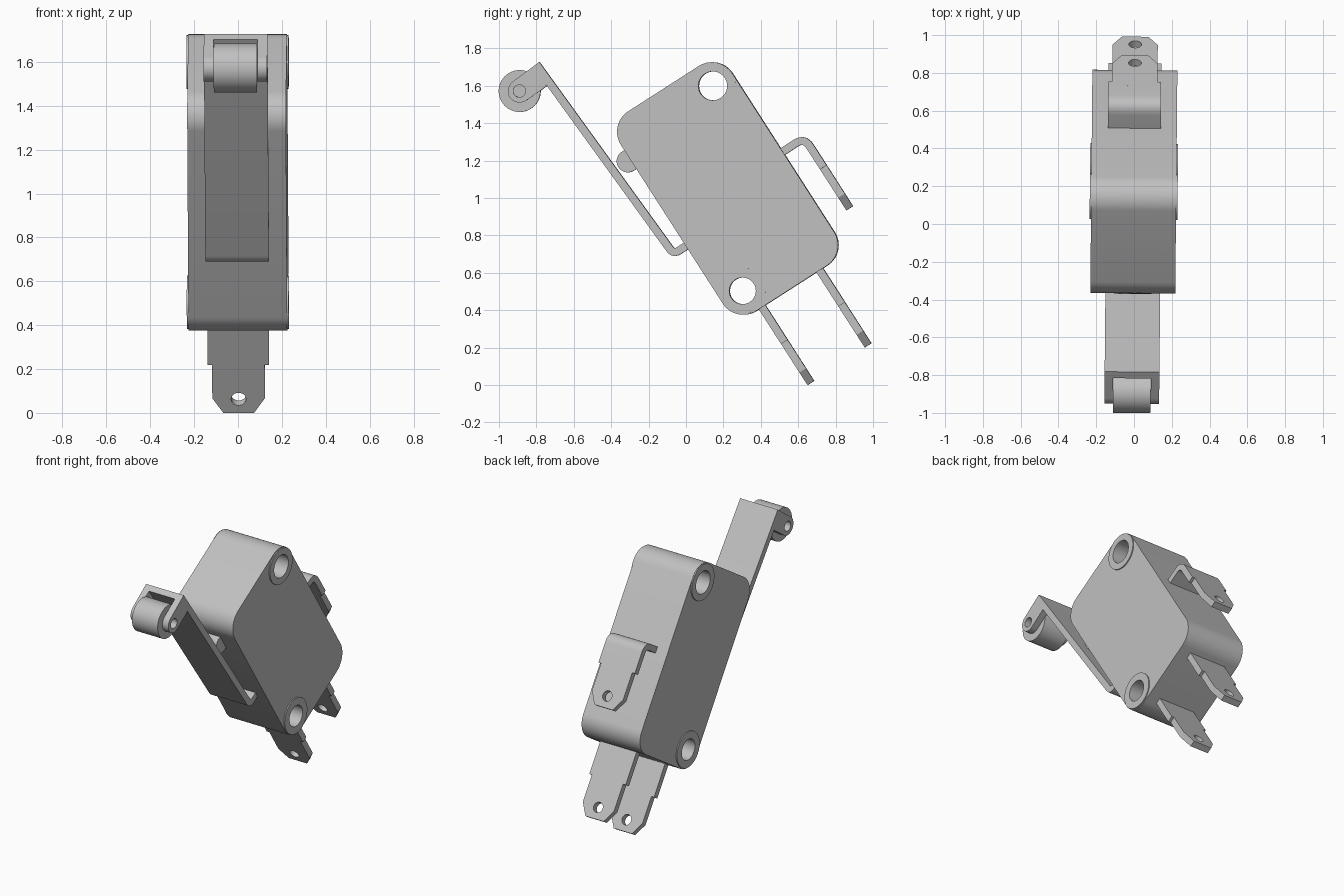
import bpy, bmesh, math
from mathutils import Matrix, Vector

if "Cube" in bpy.data.objects:
    bpy.data.objects.remove(bpy.data.objects["Cube"])

grey = bpy.data.materials.new("light grey")
grey.use_nodes = True
grey.diffuse_color = (0.53, 0.53, 0.53, 1)
grey.node_tree.nodes["Principled BSDF"].inputs["Base Color"].default_value = grey.diffuse_color

# Frames: the whole switch is slightly yawed, the case leans in the side plane
TILT = math.radians(32.7)
S, C = math.sin(TILT), math.cos(TILT)
YAW = Matrix.Translation((-0.003, 0, 0)) @ Matrix.Rotation(-0.0095, 4, 'Z')
SIDE = Matrix(((0, 0, 1, 0), (1, 0, 0, 0), (0, 1, 0, 0), (0, 0, 0, 1)))
CENTRE = Vector((0.224, 1.051))


def lean(along, across):
    """Point of the case, given along and across its long axis."""
    return CENTRE + Vector((S * along + C * across, -C * along + S * across))


def arc(centre, r, start, end, n=14):
    angles = [math.radians(start + (end - start) * i / n) for i in range(n + 1)]
    return [(centre[0] + r * math.cos(a), centre[1] + r * math.sin(a)) for a in angles]


def circle(centre, r):
    return arc(centre, r, 0, 360, 48)[:-1]


def prism_mesh(name, pts, lo, hi):
    bm = bmesh.new()
    face = bm.faces.new([bm.verts.new((p[0], p[1], lo)) for p in pts])
    ext = bmesh.ops.extrude_face_region(bm, geom=[face])
    bmesh.ops.translate(bm, vec=(0, 0, hi - lo),
                        verts=[v for v in ext["geom"] if isinstance(v, bmesh.types.BMVert)])
    bmesh.ops.recalc_face_normals(bm, faces=bm.faces)
    mesh = bpy.data.meshes.new(name)
    bm.to_mesh(mesh)
    bm.free()
    mesh.materials.append(grey)
    return mesh


def add(name, mesh):
    ob = bpy.data.objects.new(name, mesh)
    bpy.context.collection.objects.link(ob)
    return ob


def prism(name, pts, lo, hi, holes=(), frame=SIDE):
    """Extrude an outline and bore round holes (centre, radius) through it."""
    ob = add(name, prism_mesh(name, pts, lo, hi))
    cutters = []
    for centre, r in holes:
        cutter = add("hole_cutter", prism_mesh("hole_cutter", circle(centre, r), lo - 0.1, hi + 0.1))
        cutter.hide_render = True
        mod = ob.modifiers.new("bore", 'BOOLEAN')
        mod.operation, mod.solver, mod.object = 'DIFFERENCE', 'EXACT', cutter
        cutters.append(cutter)
    if cutters:
        bpy.context.view_layer.update()
        baked = bpy.data.meshes.new_from_object(ob.evaluated_get(bpy.context.evaluated_depsgraph_get()))
        ob.modifiers.clear()
        ob.data = baked
        for cutter in cutters:
            bpy.data.objects.remove(cutter)
    ob.matrix_world = YAW @ frame
    bpy.ops.object.select_all(action='DESELECT')
    ob.select_set(True)
    bpy.context.view_layer.objects.active = ob
    bpy.ops.object.shade_smooth_by_angle(angle=math.radians(30))
    return ob


def bent_strip(a, corner, b, thick, radius):
    """Outline of sheet metal going a - corner - b with a rounded bend."""
    a, corner, b = Vector(a), Vector(corner), Vector(b)
    d1, d2 = (corner - a).normalized(), (b - corner).normalized()
    turn = d1.angle_signed(d2)
    trim = radius * math.tan(abs(turn) / 2)
    p, q = corner - d1 * trim, corner + d2 * trim
    path = [a] + [p.lerp(corner, t).lerp(corner.lerp(q, t), t) for t in [i / 8 for i in range(9)]] + [b]
    left, right = [], []
    for i, pt in enumerate(path):
        d = (path[min(i + 1, len(path) - 1)] - path[max(i - 1, 0)]).normalized()
        if i == 1:
            d = d1
        if i == len(path) - 2:
            d = d2
        n = Vector((-d.y, d.x)) * thick / 2
        left.append(pt + n)
        right.append(pt - n)
    return left + right[::-1]


# Case with two mounting holes
A, B, R = 0.504, 0.224, 0.13
corners = [(A, B, 0), (-A, B, 90), (-A, -B, 180), (A, -B, 270)]
outline = []
for along, across, turn in corners:
    start = math.degrees(TILT) - 90 + turn
    outline += arc(lean(along, across), R, start, start + 90)
mounts = [("upper", lean(-A, B + 0.006), 0.077), ("lower", lean(A, -B - 0.004), 0.071)]
prism("case", outline, -0.225, 0.225, [(c, r) for _, c, r in mounts])

# Raised collars round the mounting holes
for label, c, r in mounts:
    for side, lo in (("left", 0.2), ("right", -0.2325)):
        prism(f"{label}_{side}_collar", circle(c, 0.122), lo, lo + 0.0325, [(c, r)])

# Plunger under the lever
prism("plunger", circle((-0.31, 1.197), 0.06), -0.1, 0.1)

# Lever with a bent foot, fork ears and roller
prism("lever", bent_strip((-0.8, 1.715), (-0.066, 0.7), (0.04, 0.769), 0.042, 0.035), -0.145, 0.145)
axle = (-0.889, 1.572)
ear = [(-0.783, 1.727)] + arc(axle, 0.062, 123, 303) + [(-0.745, 1.597)]
for side, lo in (("left", 0.1), ("right", -0.145)):
    prism(f"{side}_fork_ear", ear, lo, lo + 0.045, [(axle, 0.033)])
prism("roller", circle(axle, 0.112), -0.0985, 0.0985)


# Terminal blades, stepped and chamfered with a solder hole
def terminal(name, end, length):
    half = [(0.07, 0), (0.12, -0.08), (0.12, -0.26), (0.14, -0.26), (0.14, -length)]
    pts = half + [(-x, y) for x, y in reversed(half)]
    frame = Matrix(((1, 0, 0, 0), (0, S, C, end[0]), (0, -C, S, end[1]), (0, 0, 0, 1)))
    prism(name, pts, -0.021, 0.021, [((0, -0.075), 0.034)], frame)


terminal("front_terminal", (0.668, 0.011), 0.5)
terminal("middle_terminal", (0.974, 0.212), 0.5)
terminal("back_terminal", (0.876, 0.945), 0.3)
prism("back_terminal_bend",
      bent_strip((0.49, 1.23), (0.633, 1.323), (0.72, 1.188), 0.042, 0.055), -0.14, 0.14)
